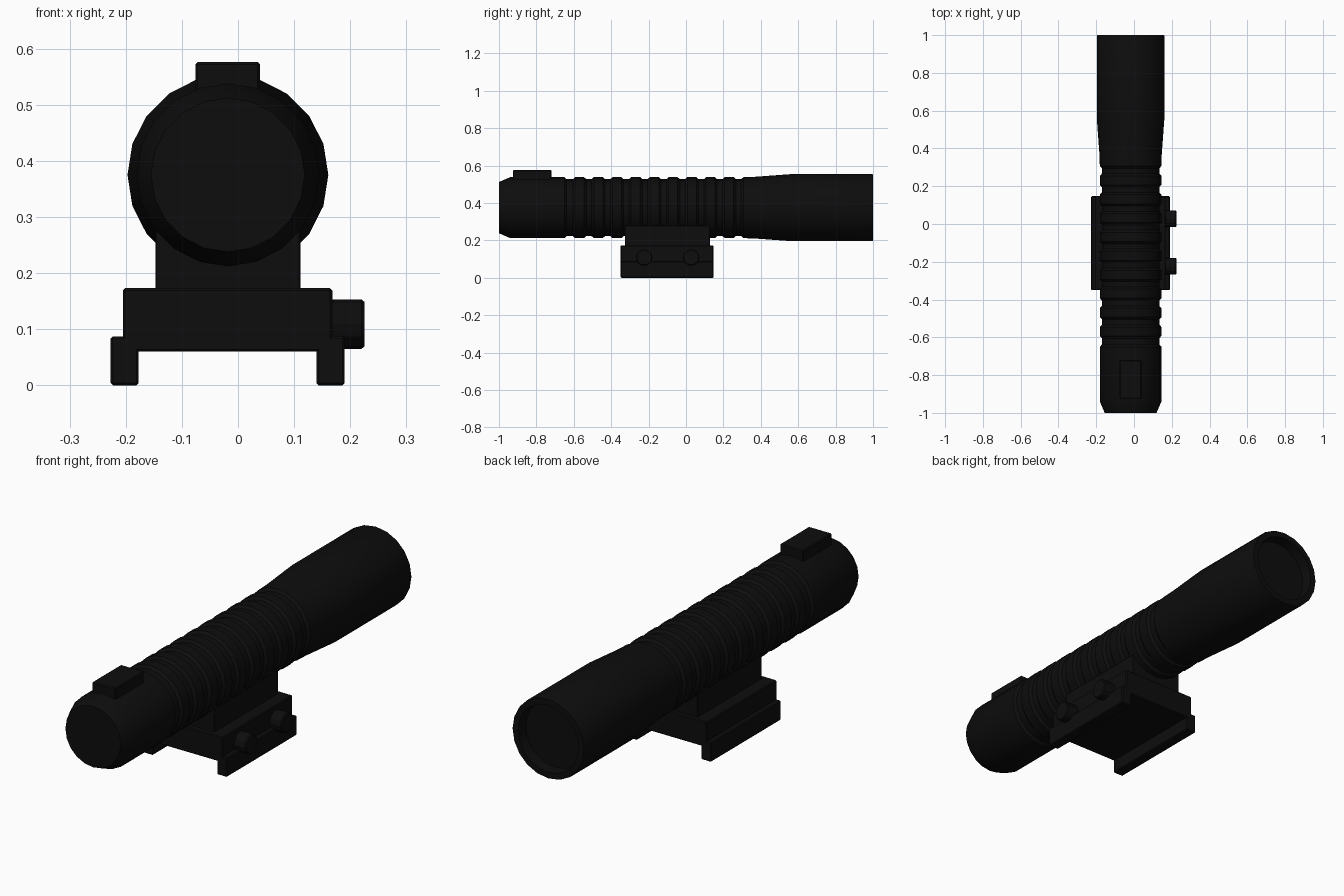
import bpy
import bmesh
import math
from mathutils import Matrix, Vector

cube = bpy.data.objects.get("Cube")
if cube:
    bpy.data.objects.remove(cube, do_unlink=True)

black = bpy.data.materials.new("matte black")
black.use_nodes = True
black.diffuse_color = (0.004, 0.004, 0.004, 1)
black.node_tree.nodes["Principled BSDF"].inputs["Base Color"].default_value = black.diffuse_color

AXIS_X, AXIS_Z = -0.018, 0.375


def finish(name, bm, smooth=False):
    bmesh.ops.recalc_face_normals(bm, faces=bm.faces)
    mesh = bpy.data.meshes.new(name)
    bm.to_mesh(mesh)
    bm.free()
    mesh.materials.append(black)
    obj = bpy.data.objects.new(name, mesh)
    bpy.context.collection.objects.link(obj)
    if smooth:
        bpy.ops.object.select_all(action="DESELECT")
        obj.select_set(True)
        bpy.context.view_layer.objects.active = obj
        bpy.ops.object.shade_smooth_by_angle(angle=math.radians(25))
    return obj


def box(name, low, high, bevel=0.004):
    low, high = Vector(low), Vector(high)
    bm = bmesh.new()
    bmesh.ops.create_cube(bm, size=1)
    bmesh.ops.scale(bm, vec=high - low, verts=bm.verts)
    bmesh.ops.translate(bm, vec=(low + high) / 2, verts=bm.verts)
    bmesh.ops.bevel(bm, geom=bm.edges[:], offset=bevel, segments=1, affect="EDGES")
    return finish(name, bm)


def lathe(name, profile, sides, matrix):
    """Turn (position, radius) pairs about local z and close both ends."""
    bm = bmesh.new()
    rings = []
    for pos, radius in profile:
        angles = [math.tau * i / sides for i in range(sides)]
        rings.append([bm.verts.new((radius * math.cos(a), radius * math.sin(a), pos)) for a in angles])
    for a, b in zip(rings, rings[1:]):
        for i in range(sides):
            j = (i + 1) % sides
            bm.faces.new((a[i], a[j], b[j], b[i]))
    bm.faces.new(rings[0])
    bm.faces.new(rings[-1])
    bm.transform(matrix)
    return finish(name, bm, smooth=True)


# Tube: chamfered nose, ribbed grip, flared tail with recessed end
R, GROOVE, TAIL = 0.163, 0.152, 0.179
profile = [(-1, 0.137), (-0.94, R), (-0.65, R), (-0.638, GROOVE)]
for i in range(9):
    y = -0.605 + 0.1 * i
    profile += [(y, GROOVE), (y + 0.012, R), (y + 0.06, R), (y + 0.072, GROOVE)]
profile += [(0.295, GROOVE), (0.307, R), (0.37, 0.165), (0.56, TAIL), (0.995, TAIL),
            (1, 0.177), (1, 0.15), (0.95, 0.147)]
along_y = Matrix.Translation((AXIS_X, 0, AXIS_Z)) @ Matrix.Rotation(-math.pi / 2, 4, "X")
lathe("tube_body", profile, 20, along_y)

# Switch on top of the nose
box("switch_button", (-0.076, -0.925, 0.5), (0.039, -0.72, 0.576))

# Mount: neck, clamp base and two lower jaws
box("mount_neck", (-0.147, -0.327, 0.16), (0.111, 0.128, 0.28), 0.002)
box("mount_base", (-0.205, -0.35, 0.06), (0.168, 0.147, 0.173))
for side, x in (("right", -0.227), ("left", 0.14)):
    box(side + "_clamp_jaw", (x, -0.35, 0), (x + 0.05, 0.147, 0.087))

# Clamp screws on the left side
for name, y in (("front_screw", -0.224), ("rear_screw", 0.028)):
    matrix = Matrix.Translation((0.16, y, 0.109)) @ Matrix.Rotation(math.pi / 2, 4, "Y")
    lathe(name, [(0, 0.044), (0.06, 0.044), (0.065, 0.04)], 12, matrix)
